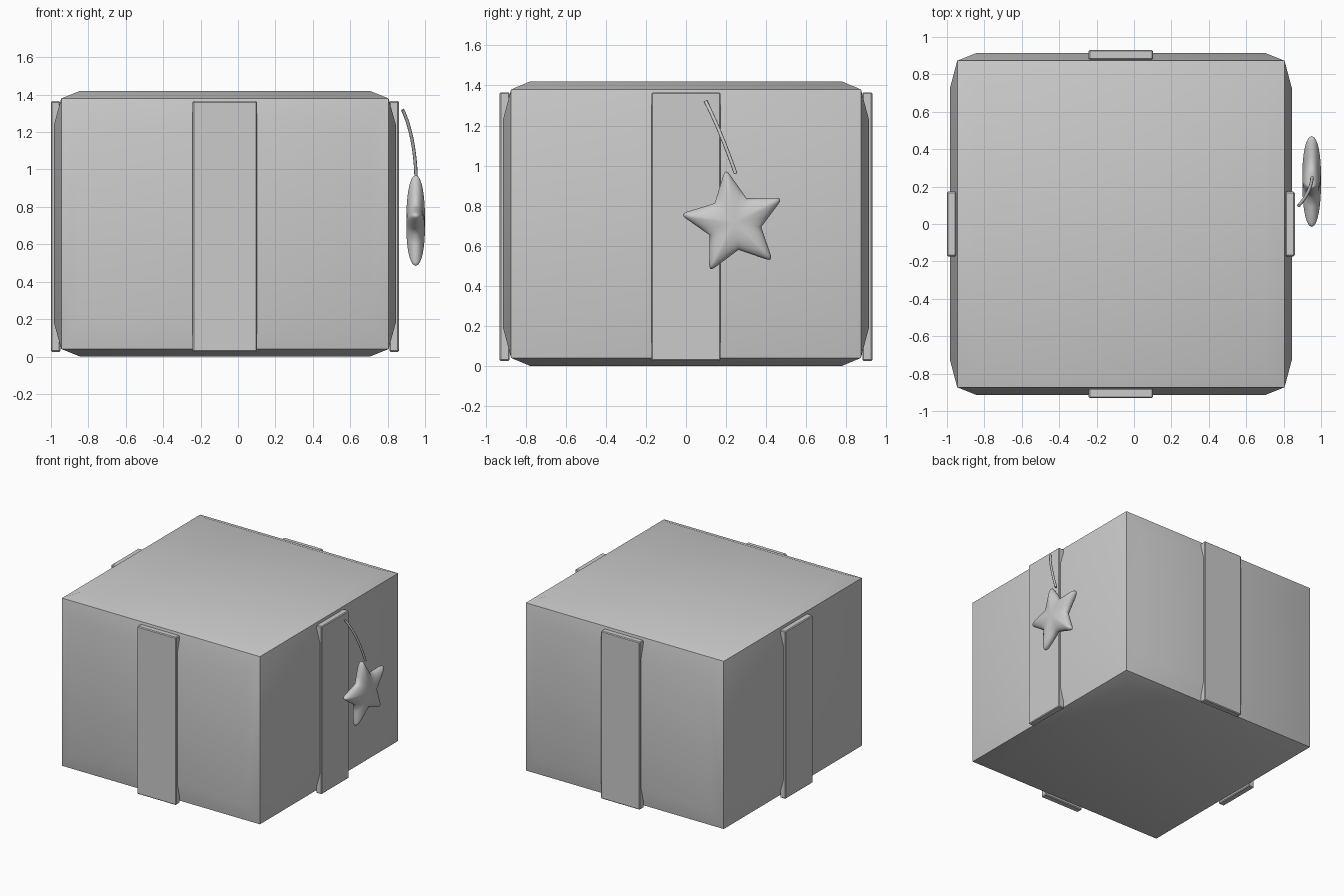
import bpy, bmesh, math
from mathutils import Vector

if "Cube" in bpy.data.objects:
    bpy.data.objects.remove(bpy.data.objects["Cube"])

grey = bpy.data.materials.new("light grey")
grey.diffuse_color = (0.6, 0.6, 0.6, 1)
grey.use_nodes = True
grey.node_tree.nodes["Principled BSDF"].inputs["Base Color"].default_value = grey.diffuse_color


def finish(name, bm, angle=35):
    bmesh.ops.recalc_face_normals(bm, faces=bm.faces)
    mesh = bpy.data.meshes.new(name)
    bm.to_mesh(mesh)
    bm.free()
    ob = bpy.data.objects.new(name, mesh)
    bpy.context.collection.objects.link(ob)
    mesh.materials.append(grey)
    bpy.ops.object.select_all(action='DESELECT')
    ob.select_set(True)
    bpy.context.view_layer.objects.active = ob
    bpy.ops.object.shade_smooth_by_angle(angle=math.radians(angle))
    return ob


# Box: a block whose six faces each swell out into a flat raised panel
CENTRE = Vector((-0.07, 0.0, 0.71))
CORNER = Vector((0.875, 0.873, 0.67))
PANEL = Vector((0.915, 0.913, 0.71))
INSET = [(0, 0.15, 0.145), (0.1, 0, 0.15), (0.1, 0.095, 0)]

bm = bmesh.new()
corners = {}
for sx in (-1, 1):
    for sy in (-1, 1):
        for sz in (-1, 1):
            s = Vector((sx, sy, sz))
            corners[(sx, sy, sz)] = bm.verts.new(CENTRE + s * CORNER)
for axis in range(3):
    u, v = (axis + 1) % 3, (axis + 2) % 3
    for side in (-1, 1):
        outer, inner = [], []
        for su, sv in ((-1, -1), (1, -1), (1, 1), (-1, 1)):
            s = [0, 0, 0]
            s[axis], s[u], s[v] = side, su, sv
            p = CORNER - Vector(INSET[axis])
            p[axis] = PANEL[axis]
            outer.append(corners[tuple(s)])
            inner.append(bm.verts.new(CENTRE + Vector(s) * p))
        bm.faces.new(inner)
        for i in range(4):
            j = (i + 1) % 4
            bm.faces.new((outer[i], outer[j], inner[j], inner[i]))
finish("gift_box", bm)


# Ribbon bands: one upright strip on each side wall
def band(name, centre, size):
    bm = bmesh.new()
    bmesh.ops.create_cube(bm, size=1)
    for vert in bm.verts:
        vert.co = Vector(centre) + vert.co * Vector(size)
    bmesh.ops.bevel(bm, geom=bm.edges[:], offset=0.006, segments=1,
                    affect='EDGES')
    finish(name, bm, 30)


for name, s in (("front", -1), ("back", 1)):
    band(name + "_band", (-0.07, s * 0.905, 0.695), (0.345, 0.05, 1.34))
for name, s in (("left", -1), ("right", 1)):
    band(name + "_band", (-0.07 + s * 0.905, 0, 0.695), (0.05, 0.345, 1.34))

# Star charm: rounded five-pointed outline, puffed on both sides of a seam
STAR = Vector((0.95, 0.24, 0.715))


def polar(r, deg):
    a = math.radians(deg)
    return Vector((0, r * math.cos(a), r * math.sin(a)))


outline = []
for k in range(5):
    a = 27 + 72 * k
    tip, left, right = polar(0.275, a), polar(0.137, a - 36), polar(0.137, a + 36)
    a0, a1 = tip.lerp(left, 0.2), tip.lerp(right, 0.2)
    outline += [left, left.lerp(tip, 0.3), left.lerp(tip, 0.58)]
    for i in range(5):          # blunt tip
        t = i / 4
        outline.append(a0.lerp(tip, t).lerp(tip.lerp(a1, t), t))
    outline += [right.lerp(tip, 0.58), right.lerp(tip, 0.3)]

bm = bmesh.new()
n = len(outline)
seam = [bm.verts.new(STAR + p) for p in outline]
for side in (-1, 1):
    prev = seam
    for s in (0.97, 0.91, 0.82, 0.7, 0.55, 0.38, 0.2):
        h = side * 0.05 * math.sqrt(1 - s ** 2.5)
        ring = [bm.verts.new(STAR + p * s + Vector((h, 0, 0))) for p in outline]
        for i in range(n):
            j = (i + 1) % n
            bm.faces.new((prev[i], prev[j], ring[j], ring[i]))
        prev = ring
    pole = bm.verts.new(STAR + Vector((side * 0.05, 0, 0)))
    for i in range(n):
        bm.faces.new((prev[i], prev[(i + 1) % n], pole))
finish("star_charm", bm, 60)

# String: thin curved cord from the band down to the star
P0, P1, P2 = (Vector(p) for p in ((0.88, 0.098, 1.32), (0.945, 0.17, 1.18),
                                  (0.952, 0.248, 0.96)))
STEPS, SIDES, RADIUS = 14, 8, 0.009
bm = bmesh.new()
rings = []
for i in range(STEPS + 1):
    t = i / STEPS
    pos = P0.lerp(P1, t).lerp(P1.lerp(P2, t), t)
    tangent = (P1.lerp(P2, t) - P0.lerp(P1, t)).normalized()
    a = tangent.cross(Vector((1, 0, 0))).normalized()
    b = tangent.cross(a)
    rings.append([bm.verts.new(pos + RADIUS * (a * math.cos(w) + b * math.sin(w)))
                  for w in (2 * math.pi * k / SIDES for k in range(SIDES))])
for r0, r1 in zip(rings, rings[1:]):
    for k in range(SIDES):
        m = (k + 1) % SIDES
        bm.faces.new((r0[k], r0[m], r1[m], r1[k]))
bm.faces.new(rings[0])
bm.faces.new(rings[-1])
finish("charm_string", bm, 50)
